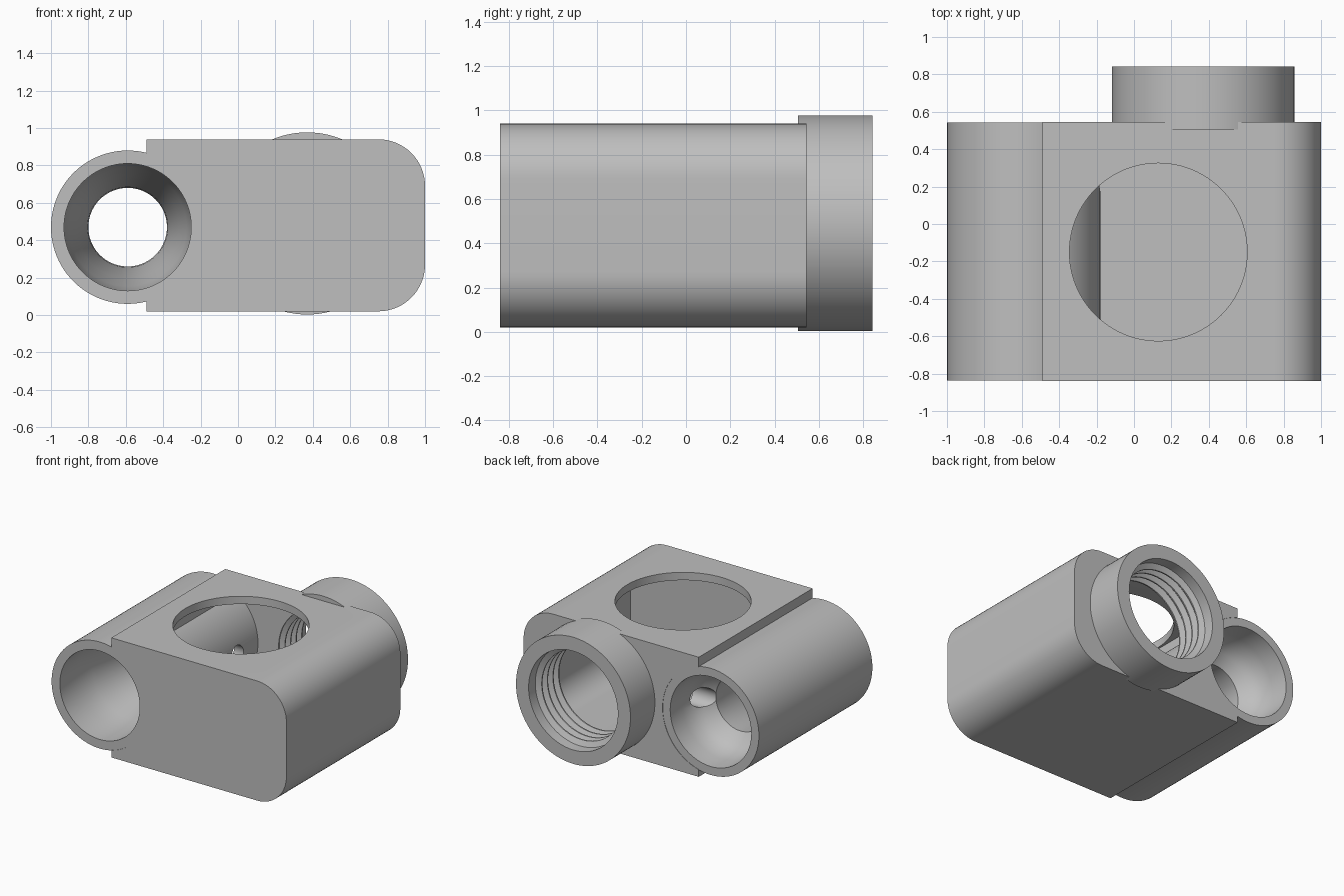
import bpy, bmesh
from math import sin, cos, pi, radians
from mathutils import Matrix

if "Cube" in bpy.data.objects:
    bpy.data.objects.remove(bpy.data.objects["Cube"], do_unlink=True)

grey = bpy.data.materials.new("matte_grey")
grey.use_nodes = True
colour = (0.52, 0.52, 0.52, 1)
grey.diffuse_color = colour
grey.node_tree.nodes["Principled BSDF"].inputs["Base Color"].default_value = colour


def finish(name, bm):
    bmesh.ops.recalc_face_normals(bm, faces=bm.faces)
    mesh = bpy.data.meshes.new(name)
    bm.to_mesh(mesh)
    bm.free()
    mesh.materials.append(grey)
    ob = bpy.data.objects.new(name, mesh)
    bpy.context.collection.objects.link(ob)
    return ob


def block(name, x0, x1, z0, z1, y0, y1, r):
    """Slab along y whose +x corners are rounded."""
    pts = [(x0, z1), (x0, z0)]
    for zc, start in ((z0 + r, -pi / 2), (z1 - r, 0)):
        for i in range(17):
            a = start + i * pi / 32
            pts.append((x1 - r + r * cos(a), zc + r * sin(a)))
    bm = bmesh.new()
    face = bm.faces.new([bm.verts.new((x, y0, z)) for x, z in pts])
    new = bmesh.ops.extrude_face_region(bm, geom=[face])["geom"]
    verts = [v for v in new if isinstance(v, bmesh.types.BMVert)]
    bmesh.ops.translate(bm, vec=(0, y1 - y0, 0), verts=verts)
    return finish(name, bm)


def lathe(name, x, z, profile, n=96):
    """Closed (radius, y) profile turned around a y axis."""
    bm = bmesh.new()
    rings = []
    for i in range(n):
        a = 2 * pi * i / n
        rings.append([bm.verts.new((x + r * cos(a), y, z + r * sin(a))) for r, y in profile])
    m = len(profile)
    for i in range(n):
        a, b = rings[i], rings[(i + 1) % n]
        for j in range(m):
            k = (j + 1) % m
            bm.faces.new((a[j], a[k], b[k], b[j]))
    return finish(name, bm)


def rod(x, y, z, r, length, axis):
    """Solid cylinder used as a cutter."""
    bm = bmesh.new()
    bmesh.ops.create_cone(bm, cap_ends=True, segments=96, radius1=r, radius2=r, depth=length)
    turn = {"X": Matrix.Rotation(pi / 2, 4, "Y"), "Y": Matrix.Rotation(pi / 2, 4, "X"),
            "Z": Matrix.Identity(4)}[axis]
    bm.transform(Matrix.Translation((x, y, z)) @ turn)
    return finish("cutter", bm)


def cut(ob, cutter):
    mod = ob.modifiers.new("cut", "BOOLEAN")
    mod.operation, mod.solver, mod.object = "DIFFERENCE", "EXACT", cutter
    dg = bpy.context.evaluated_depsgraph_get()
    dg.update()
    mesh = bpy.data.meshes.new_from_object(ob.evaluated_get(dg))
    ob.modifiers.clear()
    ob.data = mesh
    bpy.data.objects.remove(cutter, do_unlink=True)


tube_x, tube_z, nozzle_x, nozzle_z = -0.59, 0.47, 0.37, 0.49

# Hollow housing, open at the top and towards the threaded collar
housing = block("housing", -0.49, 1, 0.02, 0.94, -0.84, 0.545, 0.25)
cut(housing, block("cutter", -0.36, 0.94, 0.08, 0.88, -0.67, 0.5, 0.19))
cut(housing, rod(0.13, -0.15, 0.9, 0.475, 0.4, "Z"))
cut(housing, rod(tube_x, 0, tube_z, 0.408, 3, "Y"))
cut(housing, rod(nozzle_x, 0.5, nozzle_z, 0.375, 0.3, "Y"))

# Side tube with a narrowing throat and a small port into the housing
tube = lathe("side_tube", tube_x, tube_z, [
    (0.41, -0.837), (0.41, 0.542), (0.345, 0.542), (0.342, 0.4), (0.325, 0.31), (0.285, 0.24),
    (0.21, 0.18), (0.215, 0.1), (0.24, -0.1), (0.275, -0.3), (0.315, -0.48), (0.34, -0.62),
    (0.34, -0.837)])
cut(tube, rod(-0.22, 0.25, tube_z, 0.075, 0.35, "X"))

# Collar with internal thread ridges
thread = []
for i in range(4):
    y = 0.76 - 0.068 * i
    thread += [(0.38, y), (0.34, y - 0.02), (0.34, y - 0.03), (0.38, y - 0.05)]
collar = lathe("threaded_collar", nozzle_x, nozzle_z,
               [(0.487, 0.505), (0.487, 0.842), (0.38, 0.842)] + thread + [(0.38, 0.505)])

# Smooth curved walls, crisp rims
bpy.ops.object.select_all(action="DESELECT")
for ob in (housing, tube, collar):
    ob.select_set(True)
    bpy.context.view_layer.objects.active = ob
bpy.ops.object.shade_smooth_by_angle(angle=radians(28))
